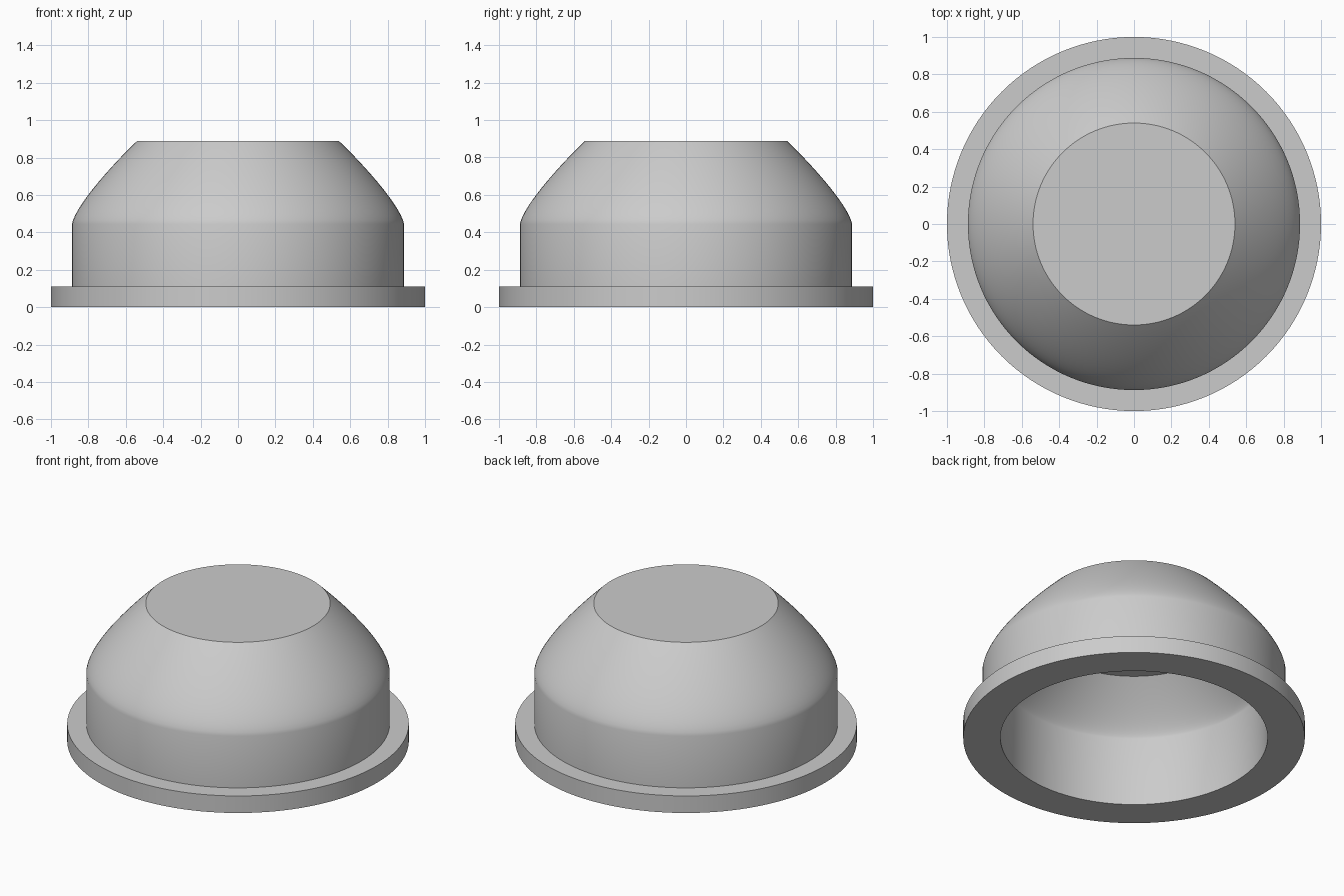
import bpy
import bmesh
from math import cos, sin, tau, radians
from mathutils import Vector
from mathutils.geometry import interpolate_bezier

SEGMENTS = 128

cube = bpy.data.objects.get("Cube")
if cube:
    bpy.data.objects.remove(cube, do_unlink=True)

grey = bpy.data.materials.new("plain grey")
grey.use_nodes = True
grey.diffuse_color = (0.6, 0.6, 0.6, 1)
grey.node_tree.nodes["Principled BSDF"].inputs["Base Color"].default_value = grey.diffuse_color


def curve(*points, steps=16):
    """Points along a shoulder curve, as (radius, height)."""
    vectors = [Vector((r, z, 0)) for r, z in points]
    return [(p.x, p.y) for p in interpolate_bezier(*vectors, steps)]


def lathe(name, profile):
    """Turn a profile about z and cap both of its ends."""
    bm = bmesh.new()
    rings = []
    for r, z in profile:
        angles = [tau * i / SEGMENTS for i in range(SEGMENTS)]
        rings.append([bm.verts.new((r * cos(a), r * sin(a), z)) for a in angles])
    for low, high in zip(rings, rings[1:]):
        for i in range(SEGMENTS):
            j = (i + 1) % SEGMENTS
            bm.faces.new((low[i], low[j], high[j], high[i]))
    bm.faces.new(rings[0])
    bm.faces.new(rings[-1])
    bmesh.ops.recalc_face_normals(bm, faces=bm.faces)
    mesh = bpy.data.meshes.new(name)
    bm.to_mesh(mesh)
    bm.free()
    mesh.materials.append(grey)
    obj = bpy.data.objects.new(name, mesh)
    bpy.context.collection.objects.link(obj)
    bpy.ops.object.select_all(action="DESELECT")
    obj.select_set(True)
    bpy.context.view_layer.objects.active = obj
    bpy.ops.object.shade_smooth_by_angle(angle=radians(30))
    return obj


# Shoulders of the hollow inside and of the outside
inner_shoulder = curve((0.782, 0.444), (0.77, 0.5), (0.63, 0.645), (0.545, 0.73))
outer_shoulder = curve((0.888, 0.444), (0.87, 0.54), (0.68, 0.755), (0.54, 0.888))

# Hollow cap: ceiling, inner wall, flat flange, outer wall, flat top
profile = inner_shoulder[::-1]
profile += [(0.782, 0), (1, 0), (1, 0.11), (0.888, 0.11)]
profile += outer_shoulder
lathe("flanged_cap", profile)
